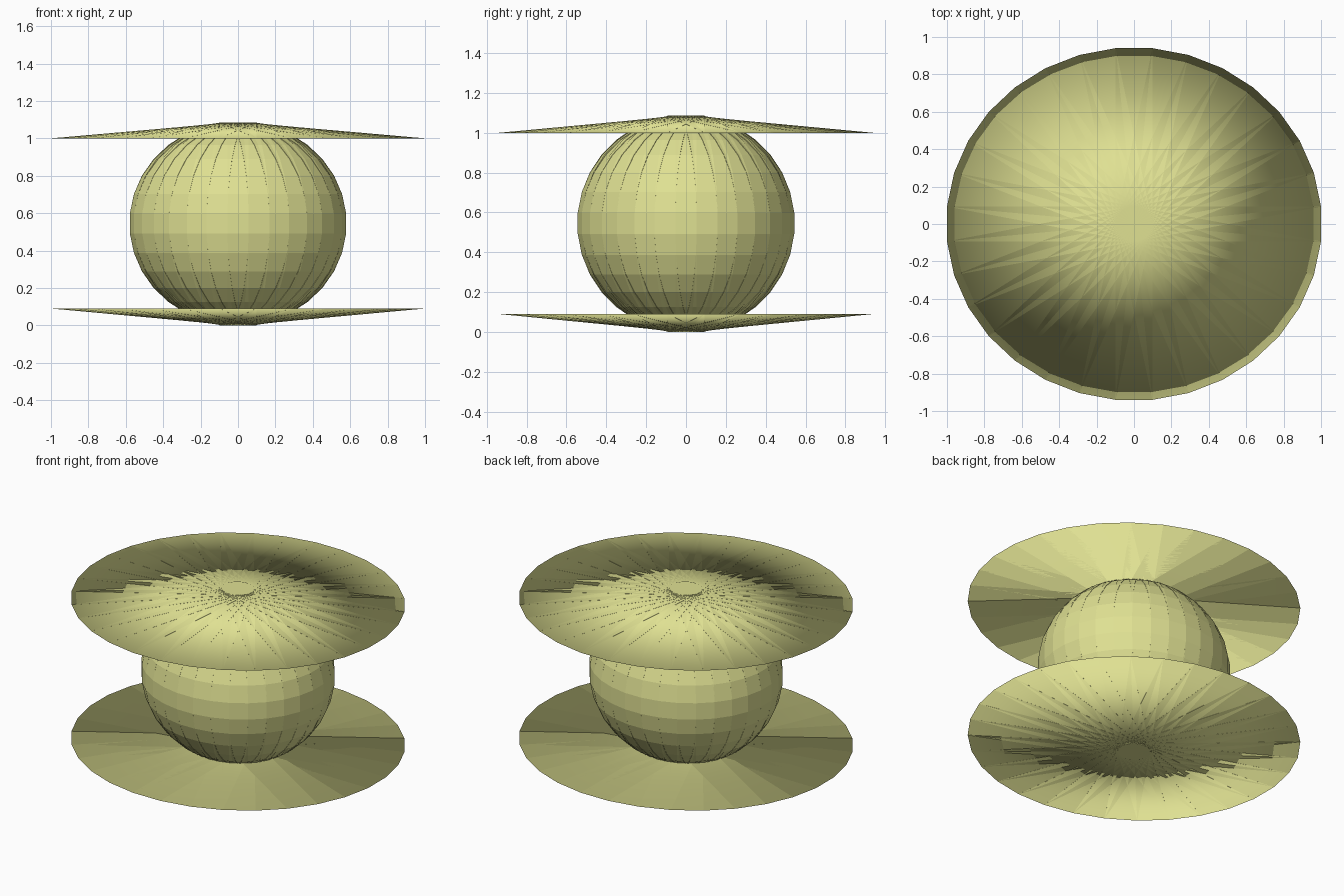
import bpy
import math
from mathutils import Matrix

if "Cube" in bpy.data.objects:
    bpy.data.objects.remove(bpy.data.objects["Cube"])

COPIES = 16          # slabs turned about the z axis, giving 32 sides
SQUASH_Y = 0.94      # the whole model is slightly narrower in y
MID_Z = 0.545

mat = bpy.data.materials.new("olive_yellow")
mat.diffuse_color = (0.74, 0.75, 0.29, 1.0)
mat.use_nodes = True
mat.node_tree.nodes["Principled BSDF"].inputs["Base Color"].default_value = mat.diffuse_color


def turned_slabs(name, profile, half_width, smooth):
    """Extrude an (x, z) profile along y and repeat it around the z axis."""
    verts, faces, smooth_flags = [], [], []
    n = len(profile)
    squash = Matrix.Diagonal((1, SQUASH_Y, 1, 1))
    for c in range(COPIES):
        m = squash @ Matrix.Rotation(math.pi * c / COPIES, 4, 'Z')
        ring = [m @ Matrix.Translation((x, y, z)).translation
                for y in (-half_width, half_width) for x, z in profile]
        b = len(verts)
        verts += ring + ring          # second set keeps the end caps crisp
        for i in range(n):
            j = (i + 1) % n
            faces.append((b + i, b + j, b + n + j, b + n + i))
            smooth_flags.append(smooth)
        faces.append(tuple(b + 2 * n + i for i in reversed(range(n))))
        faces.append(tuple(b + 3 * n + i for i in range(n)))
        smooth_flags += [False, False]
    # profiles run counter-clockwise in x-z, so flip to face outwards
    faces = [tuple(reversed(f)) for f in faces]
    me = bpy.data.meshes.new(name)
    me.from_pydata([tuple(v) for v in verts], [], faces)
    me.polygons.foreach_set("use_smooth", smooth_flags)
    me.materials.append(mat)
    me.update()
    ob = bpy.data.objects.new(name, me)
    bpy.context.collection.objects.link(ob)
    return ob


# Round body: 32-sided discs standing on edge, turned about z
sides = 32
ball = [(0.581 * math.cos(a), MID_Z + 0.543 * math.sin(a))
        for a in (2 * math.pi * (i + 0.5) / sides for i in range(sides))]
turned_slabs("round_body", ball, 0.581 * math.sin(math.pi / sides), False)

# Upper and lower plates: flat triangular slabs turned about z
half = math.tan(math.pi / (2 * COPIES))
turned_slabs("upper_plate", [(-1, 1.0), (1, 1.0), (0, 1.086)], half, True)
turned_slabs("lower_plate", [(1, 0.09), (-1, 0.09), (0, 0.0)], half, True)
